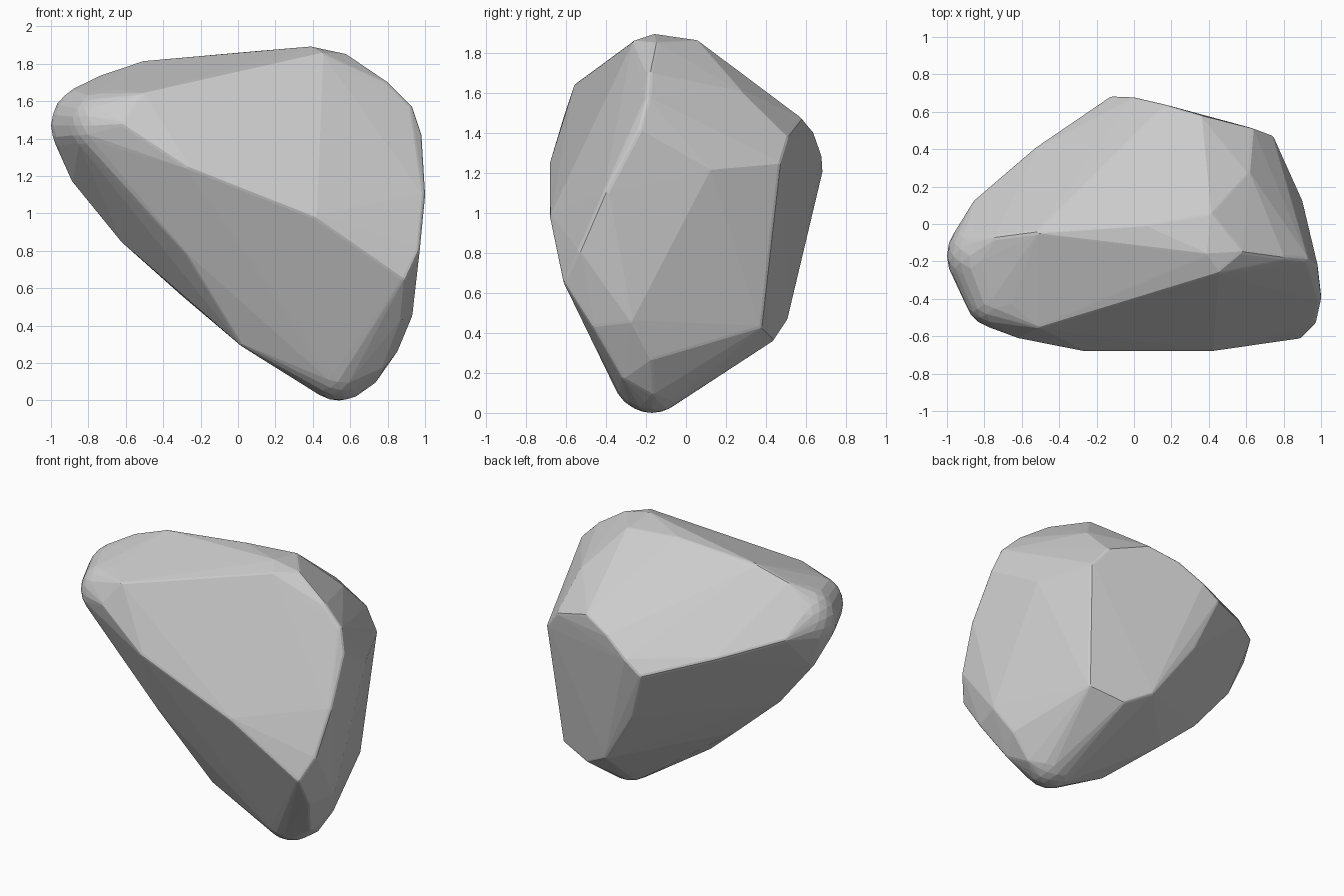
import bpy, bmesh
from mathutils import Vector, Matrix

# Corners of the faceted boulder
CORNERS = [
    # front face rim
    (-0.52, -0.55, 1.64), (0.46, -0.25, 1.86), (-0.28, -0.675, 1.26),
    (0.43, -0.675, 0.98), (0.90, -0.60, 0.65), (0.97, -0.53, 0.80),
    (1.0, -0.40, 1.10), (0.98, -0.23, 1.42), (0.93, -0.19, 1.57),
    (-0.63, -0.60, 1.49),
    # top ridge
    (-0.75, -0.08, 1.73), (-0.52, -0.05, 1.81), (0.07, -0.01, 1.865),
    (0.40, -0.16, 1.89), (0.58, -0.15, 1.85), (0.80, -0.18, 1.70),
    (0.42, 0.05, 1.86), (-0.66, -0.43, 1.66), (0.62, 0.27, 1.61),
    # back rim
    (-0.86, 0.11, 1.45), (-0.53, 0.40, 1.34), (-0.12, 0.68, 1.21),
    (0.0, 0.675, 1.29), (0.17, 0.635, 1.40), (0.37, 0.575, 1.47),
    (0.64, 0.505, 1.38), (0.745, 0.465, 1.25), (0.90, 0.12, 1.22),
    # lower back edge
    (0.01, 0.60, 0.86), (0.28, 0.50, 0.46), (0.46, 0.43, 0.36),
    (0.68, 0.37, 0.42),
    # lower right and underside
    (0.93, -0.28, 0.45), (0.85, -0.18, 0.26), (0.88, -0.46, 0.43),
    (0.78, -0.31, 0.17), (0.73, -0.17, 0.09), (0.03, -0.30, 0.29),
    (-0.28, -0.48, 0.79), (-0.30, -0.12, 0.56), (-0.63, -0.15, 0.86),
    (-0.89, -0.14, 1.19),
]
CENTRE = Vector((0, -0.05, 1.0))
WEAR = 0.025   # rounding of the worn edges


def ball_points(centre, radius, detail):
    ball = bmesh.new()
    bmesh.ops.create_icosphere(ball, subdivisions=detail, radius=radius,
                               matrix=Matrix.Translation(centre))
    pts = [v.co.copy() for v in ball.verts]
    ball.free()
    return pts


points = []
for c in CORNERS:
    p = Vector(c)
    points += ball_points(p + (CENTRE - p).normalized() * WEAR, WEAR, 2)

# Broad rounded tips on the left and at the foot
points += ball_points((-0.78, -0.17, 1.47), 0.22, 3)
points += ball_points((-0.72, -0.37, 1.47), 0.19, 3)
points += ball_points((0.54, -0.17, 0.20), 0.20, 3)

# Wrap everything in one convex stone skin
bm = bmesh.new()
for p in points:
    bm.verts.new(p)
bmesh.ops.convex_hull(bm, input=bm.verts[:])
bmesh.ops.delete(bm, geom=[v for v in bm.verts if not v.link_faces], context='VERTS')
bmesh.ops.recalc_face_normals(bm, faces=bm.faces[:])

mesh = bpy.data.meshes.new("boulder")
bm.to_mesh(mesh)
bm.free()
boulder = bpy.data.objects.new("boulder", mesh)
bpy.context.collection.objects.link(boulder)
